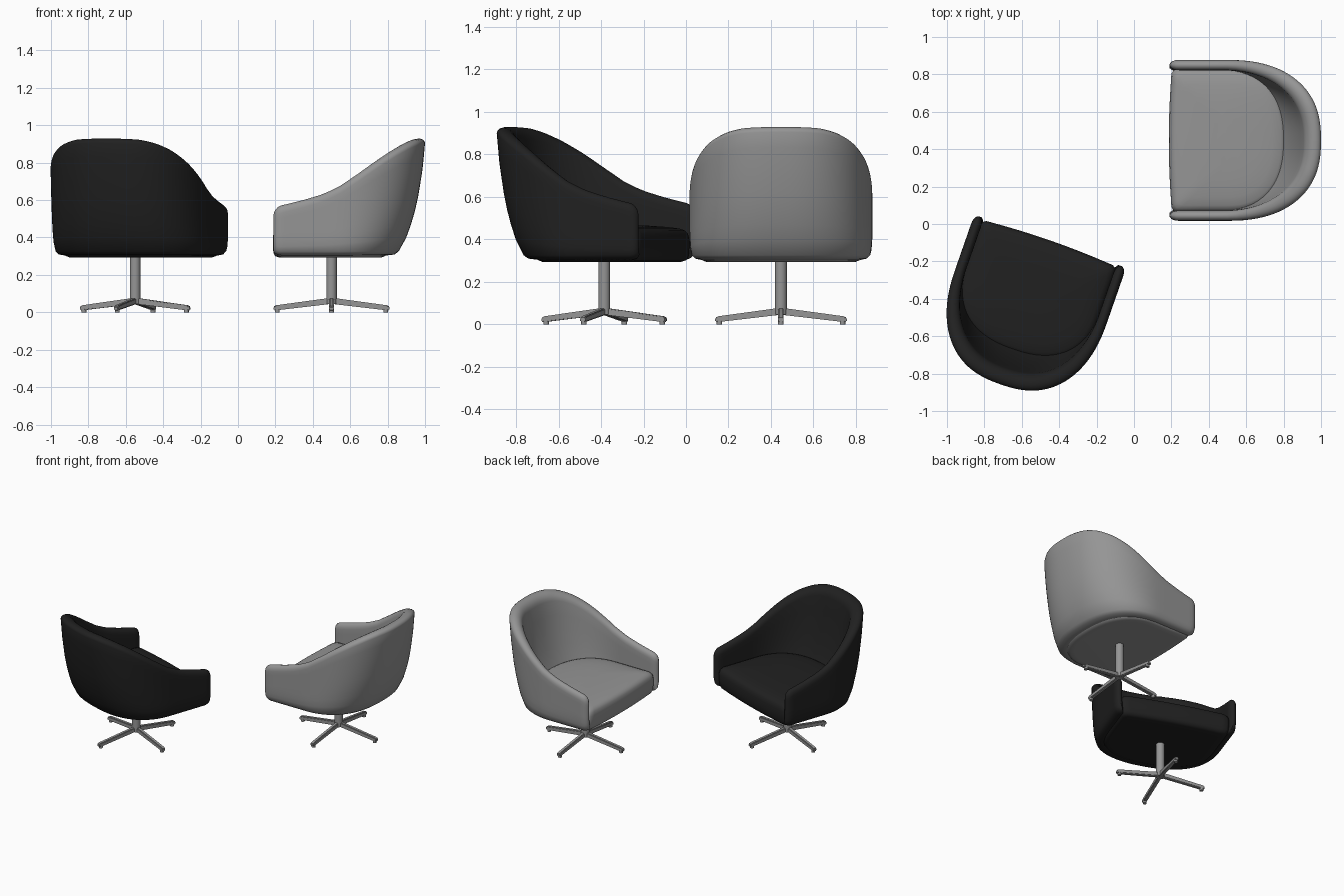
import bpy, bmesh, math
from mathutils import Matrix

if "Cube" in bpy.data.objects:
    bpy.data.objects.remove(bpy.data.objects["Cube"])


def material(name, v):
    m = bpy.data.materials.new(name)
    m.use_nodes = True
    m.diffuse_color = (v, v, v, 1)
    m.node_tree.nodes["Principled BSDF"].inputs["Base Color"].default_value = (v, v, v, 1)
    return m


grey = material("grey upholstery", 0.3)
black = material("black upholstery", 0.015)
metal = material("grey metal", 0.3)


def lerp(table, x):
    if x <= table[0][0]:
        return table[0][1]
    for (x0, y0), (x1, y1) in zip(table, table[1:]):
        if x <= x1:
            return y0 + (y1 - y0) * (x - x0) / (x1 - x0)
    return table[-1][1]


def finish(bm, name, mat, place, angle=60):
    bmesh.ops.recalc_face_normals(bm, faces=bm.faces)
    me = bpy.data.meshes.new(name)
    bm.to_mesh(me)
    bm.free()
    ob = bpy.data.objects.new(name, me)
    bpy.context.collection.objects.link(ob)
    me.materials.append(mat)
    ob.matrix_world = place
    bpy.ops.object.select_all(action="DESELECT")
    ob.select_set(True)
    bpy.context.view_layer.objects.active = ob
    bpy.ops.object.shade_smooth_by_angle(angle=math.radians(angle))
    return ob


def loft(bm, rings):
    """Skin closed rings of equal length."""
    loops = [[bm.verts.new(p) for p in r] for r in rings]
    n = len(loops[0])
    for a, b in zip(loops, loops[1:]):
        for i in range(n):
            j = (i + 1) % n
            bm.faces.new((a[i], a[j], b[j], b[i]))
    bm.faces.new(loops[0])
    bm.faces.new(loops[-1])


def u_curve(theta, a, b):
    """Rounded back of the plan outline; theta runs -90 to 90 degrees."""
    k = 2 / 2.4
    s = math.sin(theta)
    return a * max(math.cos(theta), 0) ** k, math.copysign(b * abs(s) ** k, s)


# Shell tables: rim height along the depth, outline against height
RIM = [(-.31, .565), (-.25, .575), (-.15, .6), (-.05, .63), (.05, .675), (.15, .74),
       (.25, .81), (.35, .875), (.42, .915), (.47, .938), (.5, .945)]
BACK = [(.3, .35), (.33, .365), (.4, .4), (.5, .436), (.6, .46), (.75, .485), (.9, .5)]
SIDE = [(.3, .42), (.33, .425), (.4, .43)]
FRONT = -.31


def shell_section(x_front, theta, e):
    """Closed cross-section; e shrinks it to round the arm tips."""
    c = max(math.cos(theta), 0)
    x_top = x_front if x_front is not None else u_curve(theta, .5, .43)[0]
    h = lerp(RIM, x_top) - 1.8 * e
    z0 = .303 + e
    th = .055 + .035 * c
    low = .055 + .065 * c
    pts = [(z0 + .004, low - e), (z0, .045 - .3 * e + .02 * c), (z0 + .006, .018 + .6 * e), (z0 + .022, .004 + e)]
    top = h - .04
    for i in range(1, 9):
        pts.append((z0 + .022 + (top - z0 - .022) * i / 8, e))
    for i in range(1, 9):
        t = math.pi * i / 8
        pts.append((top + .04 * math.sin(t) - .035 * c * i / 8, e + (th - 2 * e) * (1 - math.cos(t)) / 2))
    z_in = pts[-1][0]
    for i in range(1, 6):
        pts.append((z_in + (.36 - z_in) * i / 5, th - e + (low - th) * i / 5))
    ring = []
    for z, inset in pts:
        x, y = u_curve(theta, lerp(BACK, z) - inset, lerp(SIDE, z) - inset)
        ring.append((x if x_front is None else x_front, y, z))
    return ring


def build_shell(name, mat, place):
    tips = [(0, .024), (.003, .018), (.009, .011), (.02, .005), (.035, .001), (.05, 0)]
    arm = [(FRONT + d, e) for d, e in tips] + [(FRONT + .05 + .26 * i / 8, 0) for i in range(1, 8)]
    half = math.pi / 2
    rings = [shell_section(x, -half, e) for x, e in arm]
    rings += [shell_section(None, -half + math.pi * i / 48, 0) for i in range(49)]
    rings += [shell_section(x, half, e) for x, e in reversed(arm)]
    bm = bmesh.new()
    loft(bm, rings)
    finish(bm, name, mat, place)


def seat_ring(z, inset, a):
    a, b, f = a - inset, .382 - inset, FRONT + inset
    ring = [u_curve(-math.pi / 2 + math.pi * i / 32, a, b) for i in range(33)]
    ring += [(f * .5, b), (f + .04, b), (f + .022, b - .006), (f + .01, b - .025)]
    ring += [(f - .004 + .012 * (i / 4) ** 2, b * .85 * i / 4) for i in range(4, -5, -1)]
    ring += [(f + .01, .025 - b), (f + .022, .006 - b), (f + .04, -b), (f * .5, -b)]
    return [(x, y, z) for x, y in ring]


def build_seat(name, mat, place):
    prof = [(.293, .06, .3), (.294, .03, .3), (.301, .012, .3), (.32, .003, .31), (.36, 0, .315),
            (.4, 0, .32), (.425, .005, .32), (.441, .016, .32), (.45, .035, .32),
            (.458, .08, .32), (.464, .15, .32), (.467, .25, .32)]
    bm = bmesh.new()
    loft(bm, [seat_ring(*p) for p in prof])
    finish(bm, name, mat, place)


def build_base(name, place):
    # Column
    bm = bmesh.new()
    bmesh.ops.create_cone(bm, cap_ends=True, segments=32, radius1=.028, radius2=.028, depth=.255,
                          matrix=Matrix.Translation((0, 0, .1725)))
    finish(bm, name + "_column", metal, place, 40)
    # Four sloping legs with foot pads
    for k in range(4):
        bm = bmesh.new()
        w = .013
        rings = [[(x, -w, lo), (x, w, lo), (x, w, hi), (x, -w, hi)]
                 for x, lo, hi in [(0, .045, .078), (.3, .01, .037), (.31, .012, .03)]]
        loft(bm, rings)
        bmesh.ops.bevel(bm, geom=bm.edges[:], offset=.004, segments=2, affect="EDGES")
        bmesh.ops.create_cone(bm, cap_ends=True, segments=16, radius1=.013, radius2=.013, depth=.016,
                              matrix=Matrix.Translation((.29, 0, .008)))
        finish(bm, f"{name}_leg_{k + 1}", metal, place @ Matrix.Rotation(k * math.pi / 2, 4, "Z"), 40)


def build_chair(name, mat, x, y, turn):
    place = Matrix.Translation((x, y, 0)) @ Matrix.Rotation(math.radians(turn), 4, "Z")
    build_shell(name + "_shell", mat, place)
    build_seat(name + "_seat", mat, place)
    build_base(name + "_base", place)


build_chair("grey_chair", grey, .5, .447, 0)
build_chair("black_chair", black, -.55, -.385, -109.2)
